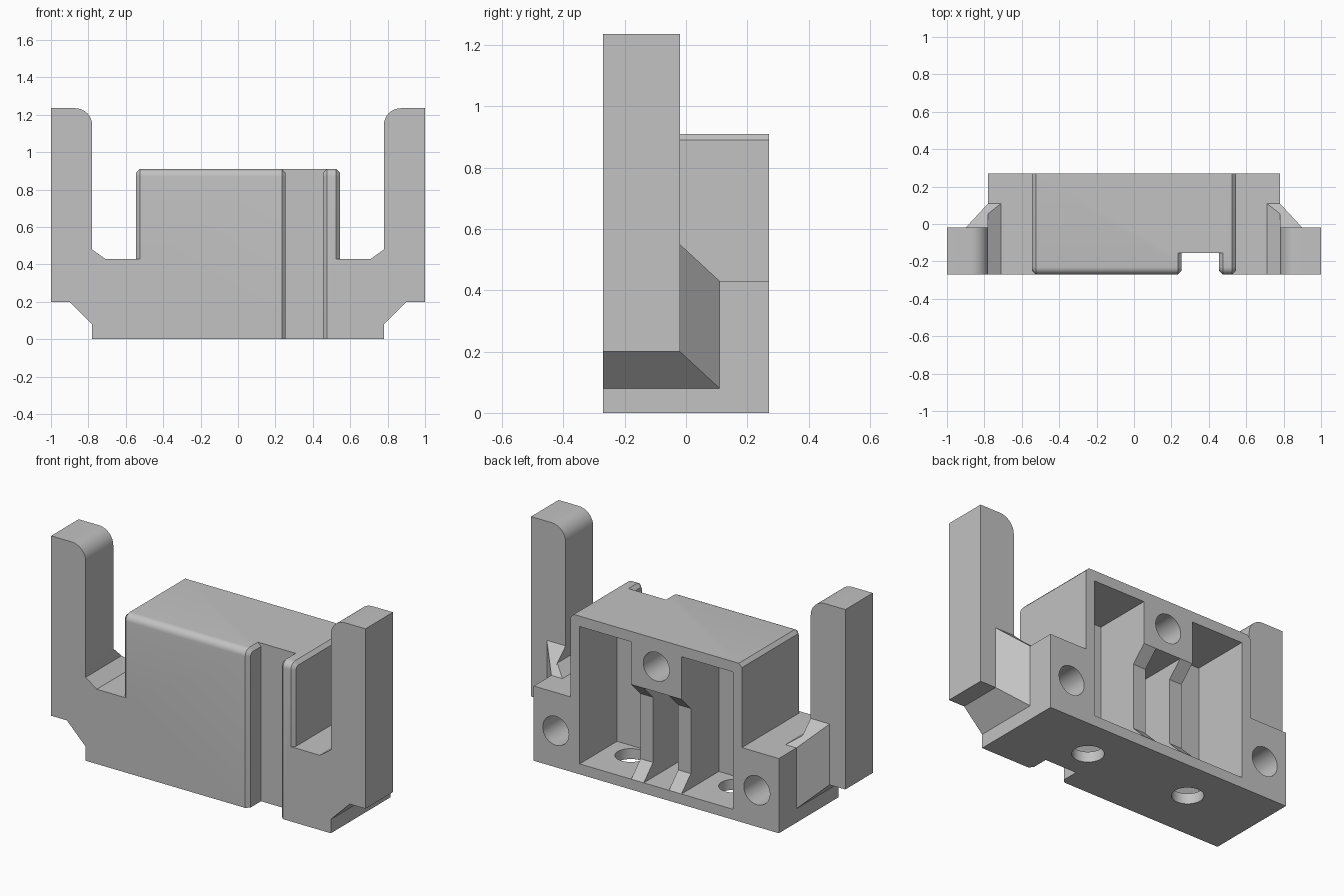
import bpy, bmesh, math
from mathutils import Vector

if "Cube" in bpy.data.objects:
    bpy.data.objects.remove(bpy.data.objects["Cube"])

grey = bpy.data.materials.new("light_grey")
grey.diffuse_color = (0.54, 0.54, 0.54, 1)
grey.use_nodes = True
grey.node_tree.nodes["Principled BSDF"].inputs["Base Color"].default_value = grey.diffuse_color


def make(name, bm):
    bmesh.ops.recalc_face_normals(bm, faces=bm.faces)
    me = bpy.data.meshes.new(name)
    bm.to_mesh(me)
    bm.free()
    me.materials.append(grey)
    ob = bpy.data.objects.new(name, me)
    bpy.context.collection.objects.link(ob)
    return ob


def prism(name, pts, axis, a, b):
    """Extrude a 2D outline along one axis from a to b."""
    bm = bmesh.new()

    def vert(p, t):
        c = list(p)
        c.insert("xyz".index(axis), t)
        return bm.verts.new(c)
    lo = [vert(p, a) for p in pts]
    hi = [vert(p, b) for p in pts]
    bm.faces.new(lo)
    bm.faces.new(hi)
    for i in range(len(pts)):
        j = (i + 1) % len(pts)
        bm.faces.new((lo[i], lo[j], hi[j], hi[i]))
    return make(name, bm)


def box(name, x0, x1, y0, y1, z0, z1):
    return prism(name, [(x0, y0), (x1, y0), (x1, y1), (x0, y1)], "z", z0, z1)


def hull(name, pts):
    bm = bmesh.new()
    for p in pts:
        bm.verts.new(p)
    bmesh.ops.convex_hull(bm, input=list(bm.verts))
    bmesh.ops.dissolve_limit(bm, angle_limit=0.01, verts=bm.verts, edges=bm.edges)
    return make(name, bm)


def circle(cx, cy, r, n=32):
    return [(cx + r * math.cos(2 * math.pi * i / n),
             cy + r * math.sin(2 * math.pi * i / n)) for i in range(n)]


def combine(base, part, op):
    mod = base.modifiers.new(op.lower(), 'BOOLEAN')
    mod.operation = op
    mod.solver = 'EXACT'
    mod.object = part
    bpy.context.view_layer.objects.active = base
    bpy.ops.object.modifier_apply(modifier=mod.name)
    bpy.data.objects.remove(part, do_unlink=True)


def housing_block(name, x0, x1):
    """Block with rounded front top edge and chamfered ends."""
    pts = []
    for x, d in ((x0, 0.02), (x0 + 0.02, 0), (x1 - 0.02, 0), (x1, 0.02)):
        pts += [(x, 0.27, 0), (x, 0.27, 0.91 - d), (x, -0.27 + d, 0)]
        for i in range(7):
            t = math.pi / 2 * i / 6
            r = 0.04 - d
            pts.append((x, -0.23 - r * math.cos(t), 0.87 + r * math.sin(t)))
    return hull(name, pts)


# Central housing, split at the front by the slot
bracket = housing_block("bracket_body", -0.545, 0.255)
parts = [housing_block("slot_side_block", 0.455, 0.545),
         box("slot_back", 0.2, 0.5, -0.155, 0.27, 0, 0.91),
         box("rear_base", -0.78, 0.78, -0.1, 0.27, 0, 0.43)]

# Front plate with upright arm, and the tapered gussets behind it
for s in (1, -1):
    outline = [(0.5, 0), (0.78, 0), (0.78, 0.08), (0.9, 0.2), (1, 0.2), (1, 1.235)]
    outline += [(0.87 - 0.09 * math.sin(math.pi / 2 * i / 8),
                 1.145 + 0.09 * math.cos(math.pi / 2 * i / 8)) for i in range(9)]
    outline += [(0.78, 0.48), (0.71, 0.43), (0.5, 0.43)]
    parts.append(prism("arm", [(s * x, z) for x, z in outline], "y", -0.27, -0.02))
    outer = [(0.78, -0.02, 0.55), (0.9, -0.02, 0.55), (0.78, 0.11, 0.43),
             (0.9, -0.02, 0.2), (0.78, -0.02, 0.08), (0.78, 0.11, 0.08)]
    inner = [(0.71, -0.02, 0.43), (0.78, -0.02, 0.43), (0.78, -0.02, 0.48),
             (0.78, 0.055, 0.48), (0.71, 0.11, 0.43), (0.78, 0.11, 0.43)]
    for pts in (outer, inner):
        parts.append(hull("gusset", [(s * x, y, z) for x, y, z in pts]))
for p in parts:
    combine(bracket, p, 'UNION')

# Rear cavity with the screw tab and two ribs
combine(bracket, box("cavity", -0.488, 0.488, -0.07, 0.4, 0.06, 0.85), 'DIFFERENCE')
combine(bracket, box("screw_tab", -0.16, 0.16, -0.1, 0.27, 0.605, 0.88), 'UNION')
rib = [(-0.1, 0.03), (0.27, 0.03), (0.27, 0.06), (0.185, 0.145),
       (0.185, 0.52), (0.27, 0.605), (0.27, 0.65), (-0.1, 0.65)]
for x0, x1 in ((-0.16, -0.08), (0.08, 0.16)):
    combine(bracket, prism("rib", rib, "x", x0, x1), 'UNION')

# Screw holes in the back and in the floor
for x, z in ((0, 0.75), (0.64, 0.21), (-0.64, 0.21)):
    combine(bracket, prism("back_hole", circle(x, z, 0.083), "y", -0.08, 0.4), 'DIFFERENCE')
for x in (-0.33, 0.33):
    combine(bracket, prism("floor_hole", circle(x, 0.03, 0.083), "z", -0.1, 0.2), 'DIFFERENCE')

bpy.ops.object.select_all(action='DESELECT')
bracket.select_set(True)
bpy.context.view_layer.objects.active = bracket
bpy.ops.object.shade_smooth_by_angle(angle=math.radians(25))
